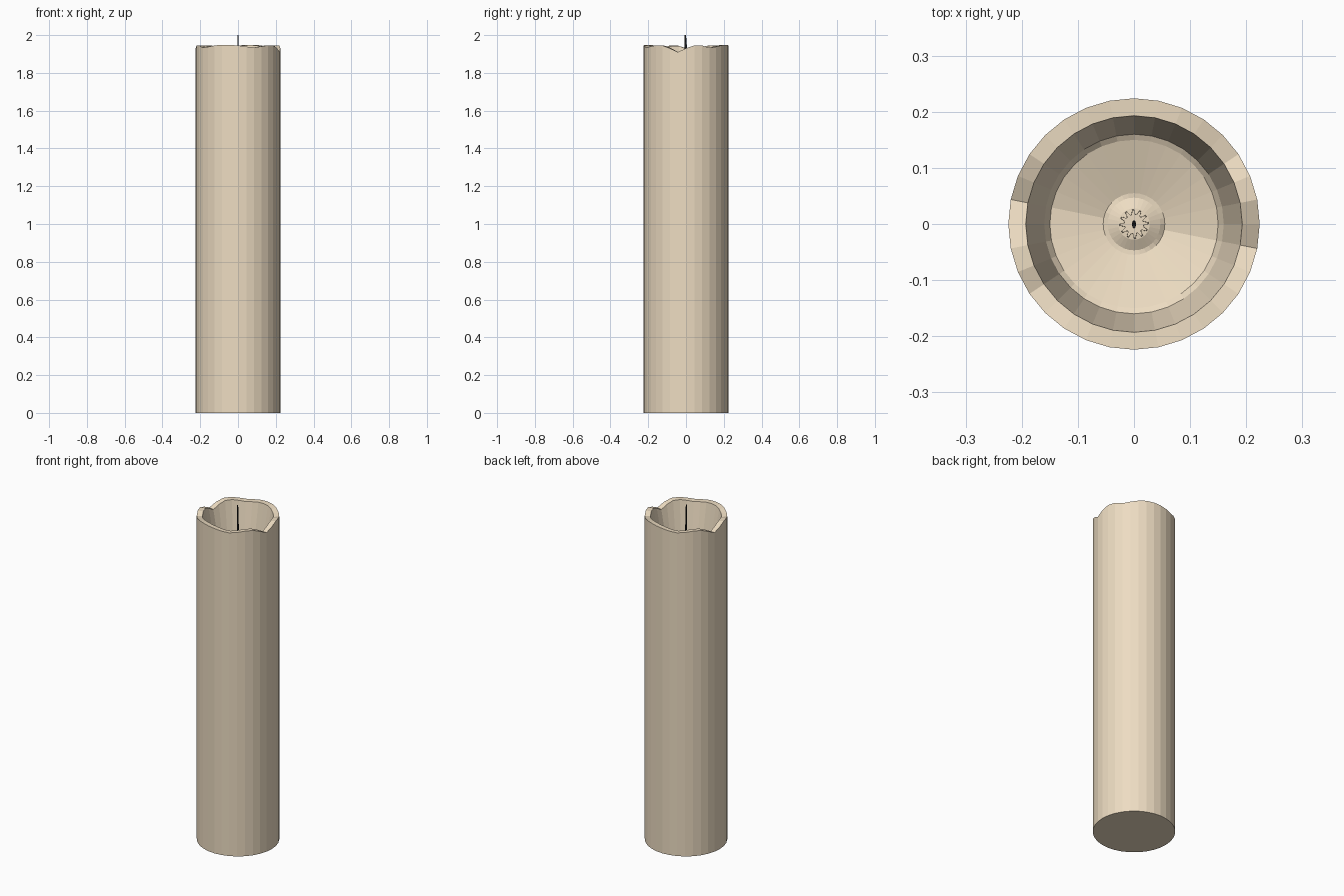
import bpy, bmesh, math

if "Cube" in bpy.data.objects:
    bpy.data.objects.remove(bpy.data.objects["Cube"])

SIDES = 32
START = math.radians(-11.25)   # angle of the sharp notch in the rim
# melted rim heights over half a turn; the other half repeats them
RIM = [1.91, 1.93, 1.945, 1.945, 1.933, 1.938, 1.945, 1.949,
       1.948, 1.945, 1.939, 1.935, 1.94, 1.946, 1.945, 1.93]


def material(name, color):
    m = bpy.data.materials.new(name)
    m.diffuse_color = color
    m.use_nodes = True
    m.node_tree.nodes["Principled BSDF"].inputs["Base Color"].default_value = m.diffuse_color
    return m


def loft(name, rings, mat, sides):
    """Skin a stack of rings; each ring gives a point for a side index."""
    bm = bmesh.new()
    loops = [[bm.verts.new(ring(i)) for i in range(sides)] for ring in rings]
    for a, b in zip(loops, loops[1:]):
        for i in range(sides):
            j = (i + 1) % sides
            bm.faces.new((a[i], a[j], b[j], b[i]))
    bm.faces.new(loops[0][::-1])
    bm.faces.new(loops[-1])
    bmesh.ops.recalc_face_normals(bm, faces=bm.faces)
    me = bpy.data.meshes.new(name)
    bm.to_mesh(me)
    bm.free()
    me.materials.append(mat)
    ob = bpy.data.objects.new(name, me)
    bpy.context.collection.objects.link(ob)
    return ob


def ring(r, z, wave=0.0, crease=0.0):
    """Circle at height z; wave follows the rim, crease dips at the seam."""
    def point(i):
        a = START + 2 * math.pi * i / SIDES
        h = z + wave * (RIM[i % 16] - 1.945)
        h += crease * abs(math.sin(a - START))
        return (r * math.cos(a), r * math.sin(a), h)
    return point


wax = material("wax", (0.85, 0.72, 0.54, 1))
black = material("wick_black", (0.02, 0.02, 0.02, 1))

# candle body: outer wall, wavy rim, hollow, creased bowl floor, wick mound
loft("candle_body", [
    ring(0.224, 0), ring(0.224, 1.945, wave=1), ring(0.193, 1.943, wave=1),
    ring(0.160, 1.75), ring(0.150, 1.725, crease=0.02),
    ring(0.055, 1.705, crease=0.008), ring(0.047, 1.712), ring(0.028, 1.722),
    ring(0.010, 1.724)], wax, SIDES)


# toothed collar around the wick
def tooth_ring(r_out, r_in, z):
    def point(i):
        r = r_out if i % 4 < 2 else r_in
        a = 2 * math.pi * i / 48
        return (r * math.cos(a), r * math.sin(a), z)
    return point


loft("wick_collar", [tooth_ring(0.027, 0.018, 1.715),
                     tooth_ring(0.025, 0.017, 1.73)], wax, 48)


# thin wick, leaning slightly to the front
def wick_ring(z, y, s):
    def point(i):
        a = 2 * math.pi * i / 8
        return (0.0035 * s * math.cos(a), y + 0.006 * s * math.sin(a), z)
    return point


loft("wick", [wick_ring(1.715, 0.001, 1), wick_ring(1.85, 0.0, 1),
              wick_ring(1.95, -0.002, 1), wick_ring(2.0, -0.004, 0.7)], black, 8)
